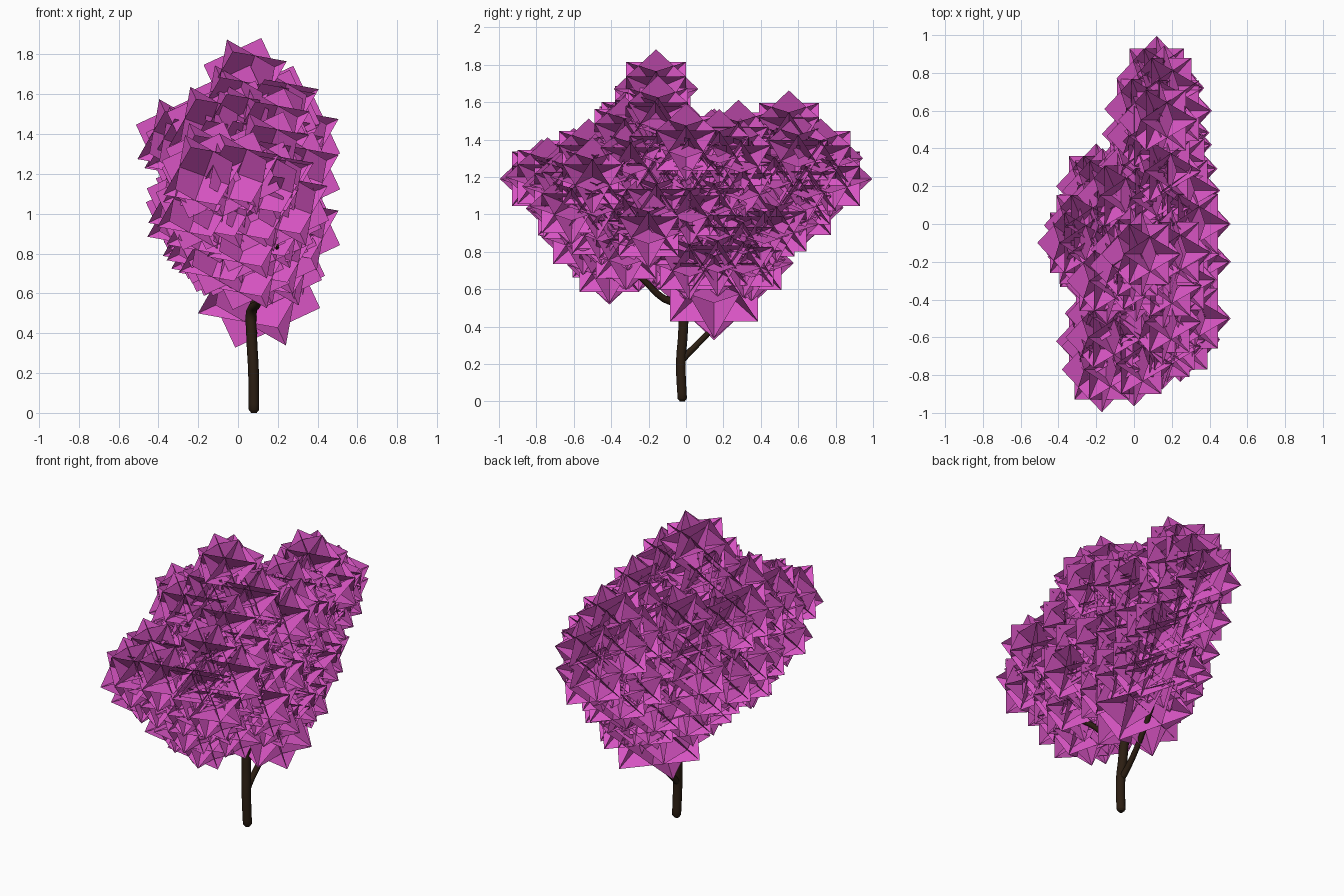
import bpy, bmesh, random
from math import radians
from mathutils import Vector, Euler

if "Cube" in bpy.data.objects:
    bpy.data.objects.remove(bpy.data.objects["Cube"])

random.seed(4)

def material(name, color):
    m = bpy.data.materials.new(name)
    m.diffuse_color = (*color, 1)
    m.use_nodes = True
    m.node_tree.nodes["Principled BSDF"].inputs["Base Color"].default_value = m.diffuse_color
    return m

BARK = material("bark", (0.025, 0.013, 0.006))
LEAF = material("blossom", (0.69, 0.09, 0.55))

# trunk and branches: tapered round curves
def branch(name, pts):
    cu = bpy.data.curves.new(name, 'CURVE')
    cu.dimensions = '3D'
    cu.bevel_depth = 1.0
    cu.bevel_resolution = 3
    cu.use_fill_caps = True
    cu.resolution_u = 4
    sp = cu.splines.new('BEZIER')
    sp.bezier_points.add(len(pts) - 1)
    for bp, (x, y, z, r) in zip(sp.bezier_points, pts):
        bp.co = (x, y, z)
        bp.radius = r
        bp.handle_left_type = bp.handle_right_type = 'AUTO'
    ob = bpy.data.objects.new(name, cu)
    bpy.context.collection.objects.link(ob)
    cu.materials.append(BARK)
    bpy.ops.object.select_all(action='DESELECT')
    bpy.context.view_layer.objects.active = ob
    ob.select_set(True)
    bpy.ops.object.convert(target='MESH')
    bpy.ops.object.shade_smooth_by_angle(angle=radians(50))

branch("trunk", [(.08, -.02, 0, .014), (.08, -.02, .015, .026), (.078, -.028, .2, .027),
                 (.068, -.015, .4, .027), (.068, -.022, .51, .027), (.1, -.12, .55, .019),
                 (.13, -.24, .66, .016), (.18, -.42, .78, .012), (.2, -.6, .84, .007)])
branch("right_branch", [(.075, -.025, .22, .02), (.072, .03, .275, .018), (.08, .14, .39, .016),
                        (.1, .3, .6, .013), (.12, .5, 1.0, .008)])
branch("upper_branch", [(.068, -.02, .5, .018), (.09, -.02, .65, .015), (.04, -.08, 1.0, .012),
                        (.04, -.14, 1.5, .006)])

# blossom cluster: three upright square cards plus six diagonal diamond cards, all leaning the same way
LEAN = Euler((0, radians(-25), 0)).to_matrix()
X, Y, Z = Vector((1, 0, 0)), Vector((0, 1, 0)), Vector((0, 0, 1))
CARDS = []
for a, b, c in ((X, Y, Z), (Y, Z, X), (Z, X, Y)):
    CARDS.append([(a * s + b * t) / 2 for s, t in ((-1, -1), (1, -1), (1, 1), (-1, 1))])
    for sign in (1, -1):
        d = (a + b * sign) / 2
        CARDS.append([d, c * .707, -d, c * -.707])
bm = bmesh.new()

def cluster(pos, size):
    for card in CARDS:
        verts = [Vector(pos) + LEAN @ v * size for v in card]
        f = bm.faces.new([bm.verts.new(v) for v in verts])
        f.normal_update()
        if f.normal.z < 0:
            f.normal_flip()

# crown outline: limits of the cluster centres seen from top, front and side
TOP = [(-.78, -.2, .03), (-.7, -.2, .18), (-.55, -.22, .31), (0, -.27, .3), (.18, -.2, .28),
       (.3, -.06, .23), (.55, .03, .23), (.77, .05, .18)]
FRONT = [(.62, .02, .1), (.72, -.08, .22), (.9, -.22, .3), (1.1, -.26, .31),
         (1.38, -.3, .31), (1.5, -.17, .27), (1.68, .02, .08)]
SIDE = [(-.78, 1.15, 1.22), (-.6, .95, 1.29), (-.4, .72, 1.36), (-.25, .78, 1.5), (-.14, .8, 1.66),
        (-.02, .75, 1.45), (.15, .62, 1.36), (.35, .73, 1.38), (.55, .98, 1.46), (.78, 1.17, 1.25)]

def limits(table, t):
    for p, q in zip(table, table[1:]):
        if p[0] <= t <= q[0]:
            f = (t - p[0]) / (q[0] - p[0])
            return p[1] + f * (q[1] - p[1]), p[2] + f * (q[2] - p[2])
    return 1, -1

def inside(x, y, z):
    return all(lo <= v <= hi for v, (lo, hi) in
               ((x, limits(TOP, y)), (x, limits(FRONT, z)), (z, limits(SIDE, y))))

# fill the crown on a loose staggered grid
STEP = .165
for i in range(-3, 4):
    for j in range(-6, 7):
        for k in range(0, 9):
            p = [i * STEP + (k % 2) * .06, j * STEP * .95, .6 + k * .14 + (j % 2) * .05]
            p = [v + random.uniform(-.025, .025) for v in p]
            if inside(*p):
                cluster(p, .32)

# outer clusters that shape the silhouette
EDGE = [(.04, -.16, 1.67), (-.02, -.22, 1.54), (.2, -.15, 1.53), (.13, .55, 1.45), (.2, .6, 1.33),
        (.12, .77, 1.19), (.16, .72, 1.3), (.12, .61, 1.09), (.15, .35, .74), (.05, -.41, .73),
        (-.17, -.77, 1.19), (0, -.74, 1.2), (-.2, -.62, 1.03), (.05, -.55, .88), (-.3, -.1, 1.37),
        (-.25, 0, .98), (.3, -.5, 1.2), (.3, -.2, .92), (.2, .42, .92), (.3, 0, 1.38),
        (-.2, .2, 1.1), (-.13, .02, .82), (.18, -.32, .8), (.15, -.65, 1.15), (.15, -.52, 1.3),
        (.15, .28, 1.4), (-.15, -.6, 1.25), (-.05, -.25, .8)]
for p in EDGE:
    cluster(p, .32)
cluster((.1, .15, .64), .47)

me = bpy.data.meshes.new("blossom_crown")
bm.to_mesh(me)
bm.free()
me.materials.append(LEAF)
bpy.context.collection.objects.link(bpy.data.objects.new("blossom_crown", me))
